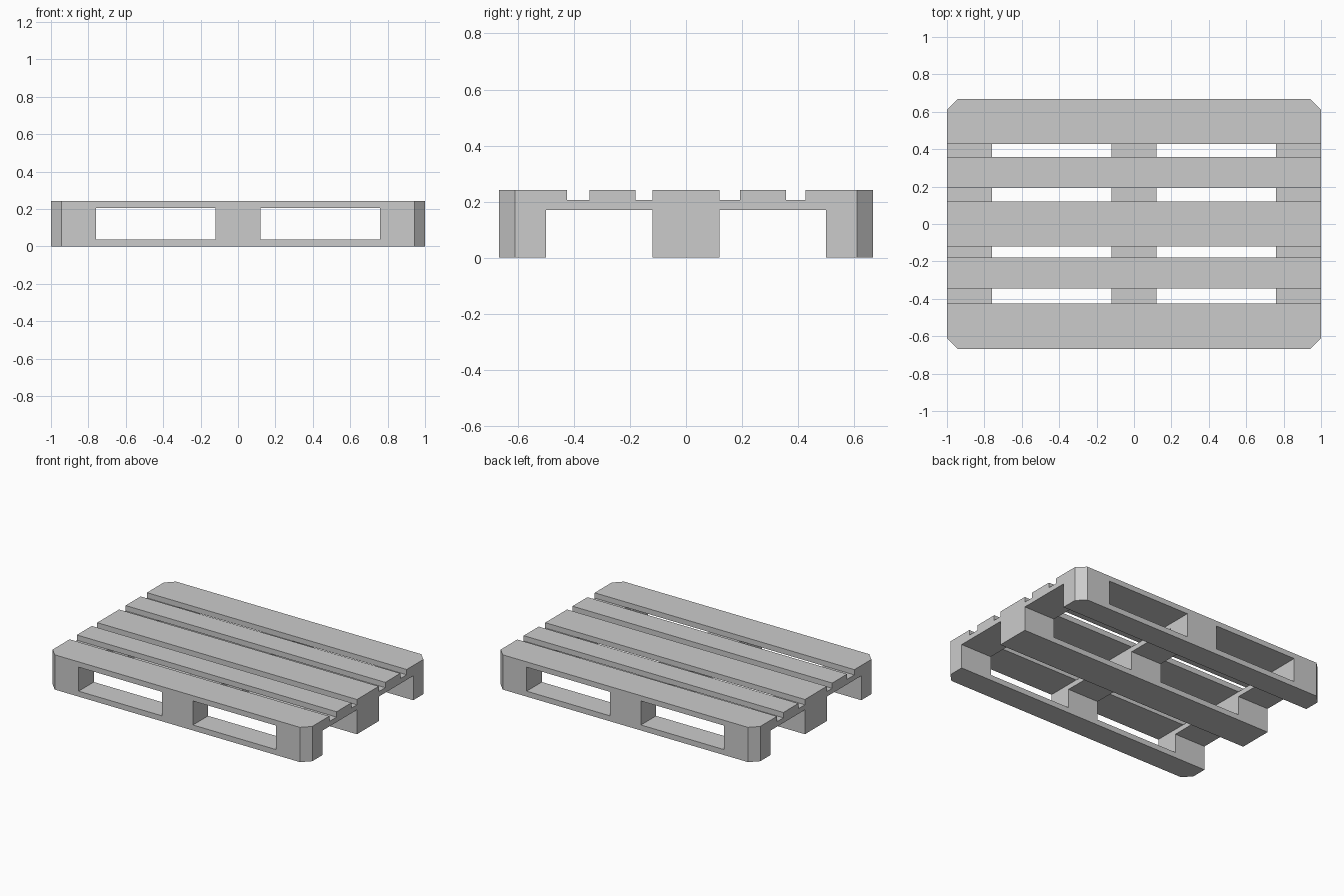
import bpy, bmesh

if "Cube" in bpy.data.objects:
    bpy.data.objects.remove(bpy.data.objects["Cube"])

HX, HY, CUT = 1.0, 0.667, 0.056   # half length, half width, corner cut


def slab(name, x0, x1, y0, y1, z0, z1):
    """Box whose footprint is clipped wherever it meets a pallet corner."""
    outline = []
    for i, (x, y) in enumerate([(x0, y0), (x1, y0), (x1, y1), (x0, y1)]):
        if abs(x) == HX and abs(y) == HY:
            sx, sy = (1 if x > 0 else -1), (1 if y > 0 else -1)
            pair = [(x, y - sy * CUT), (x - sx * CUT, y)]
            outline += pair if i % 2 == 0 else pair[::-1]
        else:
            outline.append((x, y))
    bm = bmesh.new()
    face = bm.faces.new([bm.verts.new((x, y, z0)) for x, y in outline])
    ext = bmesh.ops.extrude_face_region(bm, geom=[face])
    top = [v for v in ext["geom"] if isinstance(v, bmesh.types.BMVert)]
    bmesh.ops.translate(bm, verts=top, vec=(0, 0, z1 - z0))
    if not any(f.normal.z < -0.5 and f.calc_center_median().z < z0 + 1e-5 for f in bm.faces):
        bm.faces.new([v for v in bm.verts if v not in top])
    bmesh.ops.recalc_face_normals(bm, faces=bm.faces)
    mesh = bpy.data.meshes.new(name)
    bm.to_mesh(mesh)
    bm.free()
    bpy.context.collection.objects.link(bpy.data.objects.new(name, mesh))


Z_BASE, Z_BLOCK, Z_CROSS, Z_TOP = 0.038, 0.17, 0.205, 0.242
columns = {"left": (-HX, -0.76), "middle": (-0.12, 0.12), "right": (0.76, HX)}
rows = {"front": (-HY, -0.5), "centre": (-0.12, 0.12), "back": (0.5, HY)}
deck = {"front": (-HY, -0.424), "front_inner": (-0.344, -0.18),
        "centre": (-0.12, 0.12), "back_inner": (0.192, 0.357),
        "back": (0.427, HY)}

# Deck boards
for n, (a, b) in deck.items():
    slab(f"deck_board_{n}", -HX, HX, a, b, Z_CROSS, Z_TOP)

# Cross boards under the deck
for n, (a, b) in columns.items():
    slab(f"cross_board_{n}", a, b, -HY, HY, Z_BLOCK, Z_CROSS)

# Bottom runners and the spacer blocks on them
for rn, (c, d) in rows.items():
    slab(f"bottom_runner_{rn}", -HX, HX, c, d, 0, Z_BASE)
    for cn, (a, b) in columns.items():
        slab(f"block_{rn}_{cn}", a, b, c, d, Z_BASE, Z_BLOCK)
